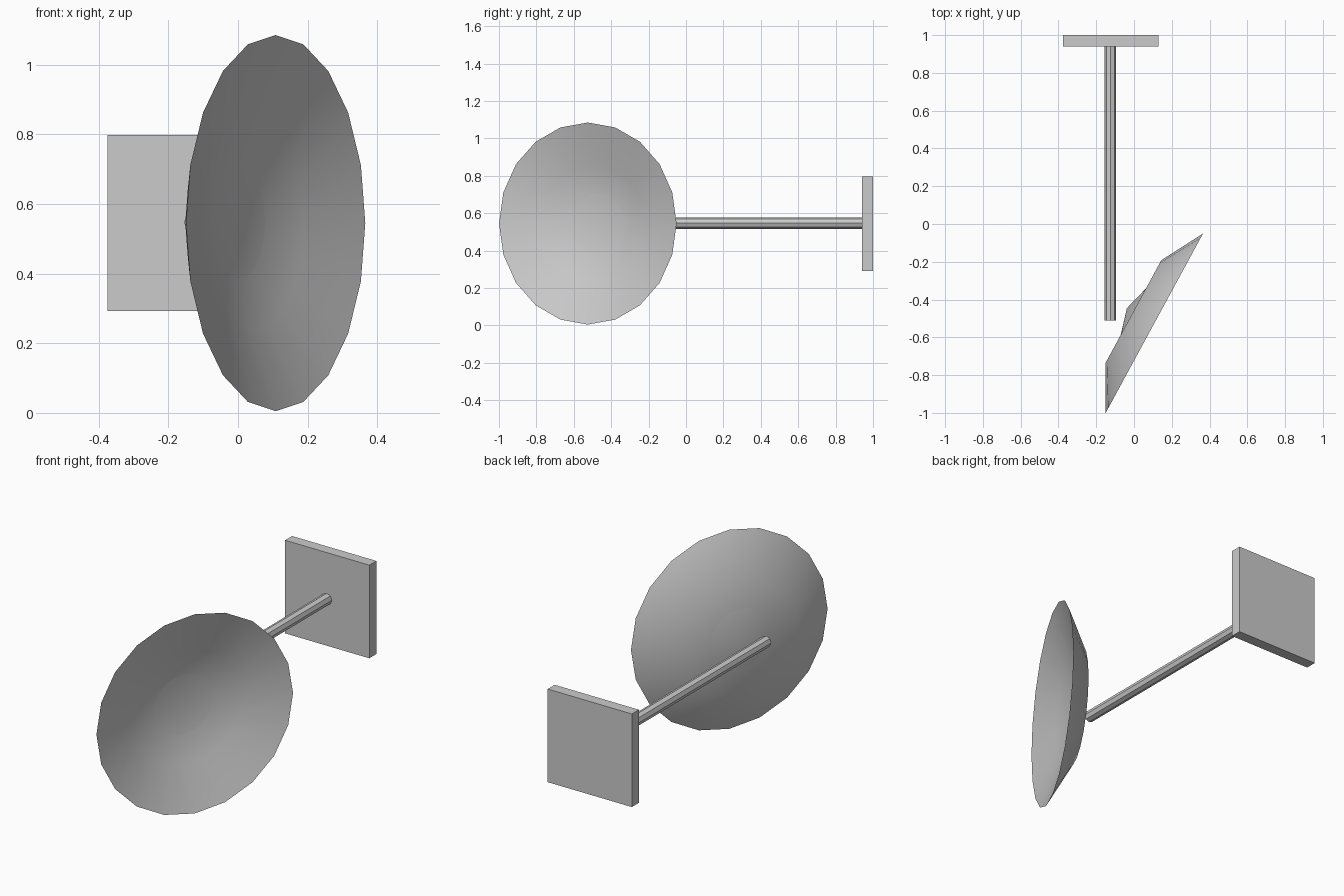
import bpy, bmesh, math
from mathutils import Matrix, Vector

cube = bpy.data.objects.get("Cube")
if cube:
    bpy.data.objects.remove(cube, do_unlink=True)

grey = bpy.data.materials.new("plain grey")
grey.use_nodes = True
colour = (0.6, 0.6, 0.6, 1)
grey.diffuse_color = colour
grey.node_tree.nodes["Principled BSDF"].inputs["Base Color"].default_value = colour


def add_object(name, bm, smooth=False):
    mesh = bpy.data.meshes.new(name)
    for face in bm.faces:
        face.smooth = smooth
    bm.to_mesh(mesh)
    bm.free()
    mesh.materials.append(grey)
    obj = bpy.data.objects.new(name, mesh)
    bpy.context.collection.objects.link(obj)
    return obj


def bowl(name, profile, frame, inward, sides=20):
    """Revolve (radius, depth) points, ending at a centre point, about the dish axis."""
    bm = bmesh.new()
    rings = []
    for radius, depth in profile[:-1]:
        angles = [2 * math.pi * i / sides for i in range(sides)]
        rings.append([bm.verts.new((radius * math.cos(a), radius * math.sin(a), depth))
                      for a in angles])
    tip = bm.verts.new((0, 0, profile[-1][1]))
    for i in range(sides):
        j = (i + 1) % sides
        for low, high in zip(rings, rings[1:]):
            bm.faces.new((low[i], low[j], high[j], high[i]))
        bm.faces.new((rings[-1][i], rings[-1][j], tip))
    if inward:
        bmesh.ops.reverse_faces(bm, faces=bm.faces)
    bm.transform(frame)
    bm.normal_update()
    return add_object(name, bm, smooth=True)


# Dish: the inner bowl's tip pokes through the flatter back shell
across = Vector((0.477, 0.879, 0)).normalized()
up = Vector((0, 0, 1))
back = across.cross(up) * -1
side = back.cross(across)
frame = Matrix.Translation((0.108, -0.525, 0.545)) @ Matrix((across, side, back)).transposed().to_4x4()
bowl("dish_inner", [(0.54, 0), (0.31, 0.08), (0, 0.166)], frame, True)
bowl("dish_back", [(0.54, 0), (0.31, 0.127), (0, 0.115)], frame, False)

# Support arm
bm = bmesh.new()
bmesh.ops.create_cone(bm, cap_ends=True, segments=8, radius1=0.03, radius2=0.03, depth=1.45)
bm.transform(Matrix.Translation((-0.125, 0.215, 0.547)) @ Matrix.Rotation(math.pi / 2, 4, "X"))
add_object("support_arm", bm)

# Wall plate
bm = bmesh.new()
bmesh.ops.create_cube(bm, size=1)
bm.transform(Matrix.Translation((-0.123, 0.97, 0.545)) @ Matrix.Diagonal((0.505, 0.06, 0.505, 1)))
add_object("wall_plate", bm)
